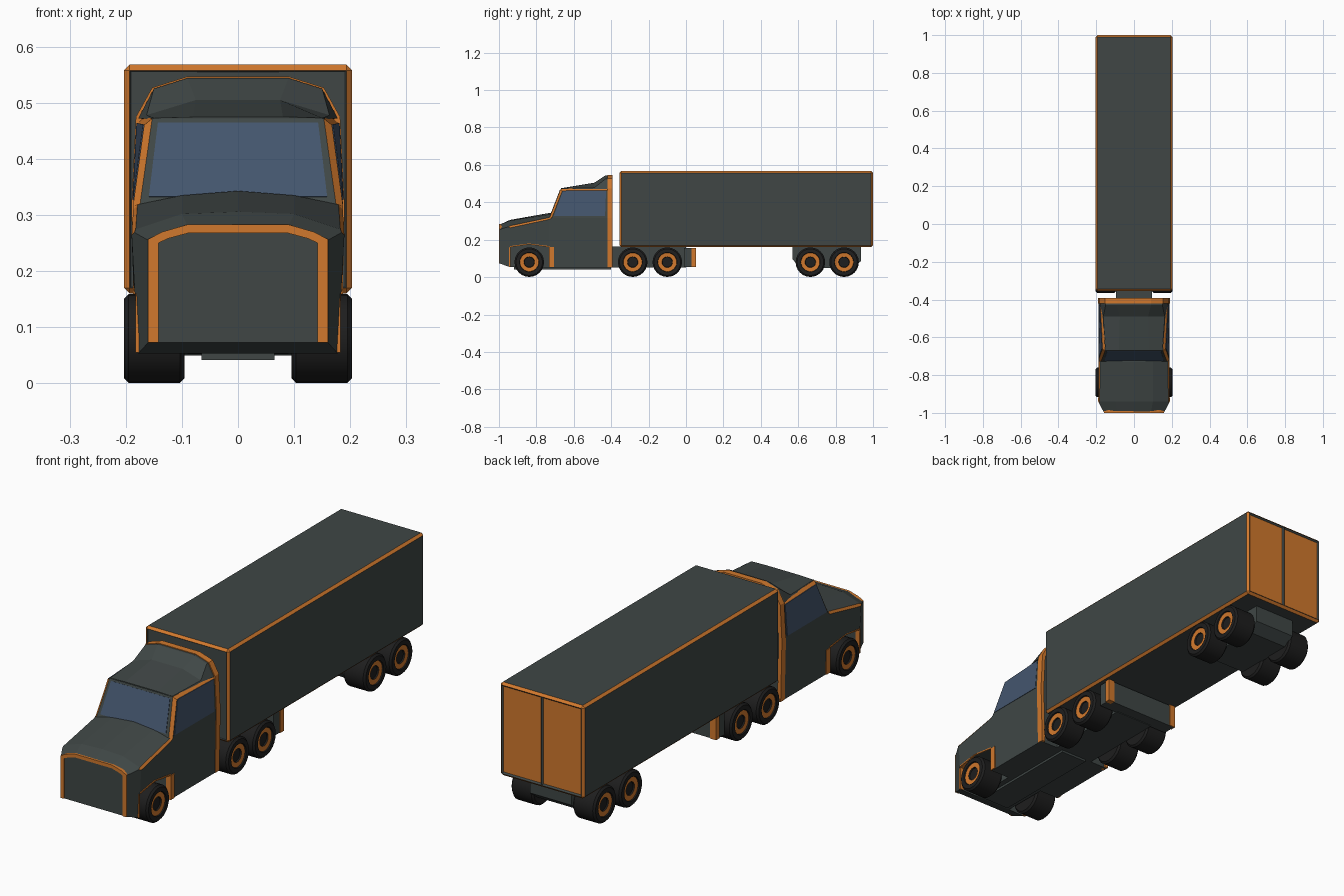
import bpy, bmesh, math
from mathutils import Vector

if "Cube" in bpy.data.objects:
    bpy.data.objects.remove(bpy.data.objects["Cube"])


def material(name, rgb):
    m = bpy.data.materials.new(name)
    m.diffuse_color = (*rgb, 1)
    m.use_nodes = True
    m.node_tree.nodes["Principled BSDF"].inputs["Base Color"].default_value = m.diffuse_color
    return m


BODY = material("slate_paint", (0.05, 0.062, 0.06))
ORANGE = material("orange_trim", (0.64, 0.19, 0.026))
DARK = material("rubber_black", (0.013, 0.013, 0.013))
GLASS = material("blue_glass", (0.058, 0.093, 0.156))


def finish(name, bm, mats, mirror=False):
    bmesh.ops.recalc_face_normals(bm, faces=bm.faces)
    me = bpy.data.meshes.new(name)
    bm.to_mesh(me)
    bm.free()
    for m in mats:
        me.materials.append(m)
    ob = bpy.data.objects.new(name, me)
    bpy.context.collection.objects.link(ob)
    if mirror:
        ob.modifiers.new("mirror", "MIRROR")
    return ob


def skin(bm, rings):
    """Join closed rings of points with quads and cap both ends."""
    vs = [[bm.verts.new(p) for p in r] for r in rings]
    n = len(vs[0])
    for a, b in zip(vs, vs[1:]):
        for i in range(n):
            bm.faces.new((a[i], a[(i + 1) % n], b[(i + 1) % n], b[i]))
    bm.faces.new(vs[0])
    bm.faces.new(vs[-1])
    bmesh.ops.recalc_face_normals(bm, faces=bm.faces)


def trim_edges(bm, width, test):
    edges = [e for e in bm.edges if test(*(v.co for v in e.verts))]
    res = bmesh.ops.bevel(bm, geom=edges, offset=width, segments=1, affect='EDGES')
    for f in res["faces"]:
        f.material_index = 1


def loft(name, sections, test=None, width=0.008):
    """Sections along y, each a right half outline running bottom to top centre."""
    bm = bmesh.new()
    rings = []
    for y, pts in sections:
        full = pts + [(-x, z) for x, z in reversed(pts) if x > 0]
        rings.append([(x, y, z) for x, z in full])
    skin(bm, rings)
    if test:
        trim_edges(bm, width, test)
    return finish(name, bm, [BODY, ORANGE])


def prism(name, pts, axis, lo, hi, mat, mirror=False):
    """Extrude a profile: axis 'x' takes (y, z) points, axis 'y' takes (x, z)."""
    bm = bmesh.new()
    if axis == 'x':
        rings = [[(d, a, b) for a, b in pts] for d in (lo, hi)]
    else:
        rings = [[(a, d, b) for a, b in pts] for d in (lo, hi)]
    skin(bm, rings)
    return finish(name, bm, [mat], mirror)


def box(name, x, y, z, mat, mirror=False):
    return prism(name, [(y[0], z[0]), (y[1], z[0]), (y[1], z[1]), (y[0], z[1])],
                 'x', x[0], x[1], mat, mirror)


def pane(name, corners, u, v, mirror=False):
    """Thin glass laid on a quad; corners run bottom a, bottom b, top b, top a."""
    a, b, c, d = map(Vector, corners)
    n = (b - a).cross(d - a).normalized() * 0.002
    q = [a.lerp(b, s).lerp(d.lerp(c, s), t)
         for s, t in ((u[0], v[0]), (u[1], v[0]), (u[1], v[1]), (u[0], v[1]))]
    bm = bmesh.new()
    skin(bm, [[p - n for p in q], [p + n for p in q]])
    return finish(name, bm, [GLASS], mirror)


def wheel(name, y):
    prof = [(.095, .0), (.095, .071), (.103, .079), (.195, .079), (.203, .071),
            (.203, .052), (.198, .05), (.196, .029), (.19, .027), (.19, .0)]
    bm = bmesh.new()
    n = 24
    rings = [[bm.verts.new((x, y + r * math.cos(2 * math.pi * i / n),
                            .08 + r * math.sin(2 * math.pi * i / n))) for i in range(n)]
             for x, r in prof[1:-1]]
    for k, (a, b) in enumerate(zip(rings, rings[1:])):
        for i in range(n):
            f = bm.faces.new((a[i], a[(i + 1) % n], b[(i + 1) % n], b[i]))
            f.material_index = 1 if k == 5 else 0
    bm.faces.new(rings[0])
    bm.faces.new(rings[-1])
    ob = finish(name, bm, [DARK, ORANGE], True)
    bpy.ops.object.select_all(action='DESELECT')
    ob.select_set(True)
    bpy.context.view_layer.objects.active = ob
    bpy.ops.object.shade_smooth_by_angle(angle=math.radians(30))


# Hood and lower cab, with an orange crease along the hood sides
cab_end = [(0, .052), (.182, .052), (.187, .317), (.10, .335), (0, .343)]
cab = loft("hood_and_lower_cab", [
    (-.996, [(0, .073), (.16, .073), (.16, .255), (.09, .281), (0, .281)]),
    (-.94, [(0, .053), (.178, .053), (.19, .272), (.10, .302), (0, .306)]),
    (-.73, cab_end), (-.40, cab_end)],
    lambda a, b: a.y != b.y and max(a.y, b.y) < -.7 and min(a.y, b.y) > -.95
    and min(a.z, b.z) > .2 and abs(a.x) > .15)

# Front wheel arches cut out of the body
for s in (1, -1):
    cutter = prism("arch_cutter", [(-.94, 0), (-.94, .16), (-.84, .175), (-.73, .16), (-.73, 0)],
                   'x', s * .09, s * .3, DARK)
    cutter.hide_render = True
    mod = cab.modifiers.new("arch", "BOOLEAN")
    mod.object = cutter
    mod.operation = 'DIFFERENCE'
    mod.solver = 'EXACT'
    bpy.context.view_layer.objects.active = cab
    bpy.ops.object.modifier_apply(modifier=mod.name)
    bpy.data.objects.remove(cutter)
box("arch_rear_trim", (.165, .187), (-.732, -.705), (.053, .16), ORANGE, True)
box("arch_front_trim", (.165, .183), (-.946, -.938), (.055, .16), ORANGE, True)
prism("arch_top_trim", [(-.94, .16), (-.84, .175), (-.73, .16), (-.73, .166), (-.84, .18), (-.94, .166)],
      'x', .165, .187, ORANGE, True)

# Grille surround
half = [(.16, .073), (.16, .257), (.135, .27), (.09, .283)]
inner = [(.142, .073), (.142, .25), (.125, .258), (.088, .268)]
prism("grille_surround", half + [(-x, z) for x, z in half[::-1]] + [(-x, z) for x, z in inner]
      + inner[::-1], 'y', -1.0, -.985, ORANGE)

# Upper cab with orange pillars and roof edges
bl, br, tr, tl = (-.187, -.73, .317), (.187, -.73, .317), (.165, -.67, .472), (-.165, -.67, .472)
rear_b, rear_t = (.187, -.40, .317), (.18, -.40, .475)
bm = bmesh.new()
skin(bm, [[bl, br, rear_b, (-.187, -.40, .317)], [tl, tr, rear_t, (-.18, -.40, .475)]])
trim_edges(bm, .012, lambda a, b: max(a.z, b.z) > .4 and a.x * b.x > 0 and min(a.y, b.y) < -.5)
finish("upper_cab", bm, [BODY, ORANGE])
pane("windshield", (bl, br, tr, tl), (.07, .93), (.1, .95))
pane("side_window", (br, rear_b, rear_t, tr), (.06, .9), (.06, .93), True)

# Roof air deflector
crest = [(0, .46), (.178, .472), (.15, .525), (.09, .544), (0, .544)]
loft("roof_deflector", [
    (-.668, [(0, .465), (.155, .468), (.15, .473), (.08, .475), (0, .475)]),
    (-.49, [(0, .46), (.166, .472), (.163, .478), (.075, .505), (0, .505)]),
    (-.43, crest), (-.40, crest)])

# Orange hoop around the back of the cab
out = [(.184, .052), (.19, .317), (.182, .475), (.153, .527), (.09, .547)]
inn = [(.168, .052), (.174, .317), (.166, .472), (.142, .515), (.087, .532)]
prism("cab_hoop", out + [(-x, z) for x, z in out[::-1]] + [(-x, z) for x, z in inn]
      + inn[::-1], 'y', -.42, -.392, ORANGE)

# Tractor chassis and rear end block
box("belly_plate", (-.065, .065), (-.92, -.40), (.042, .06), BODY)
box("chassis", (-.095, .095), (-.41, 0), (.052, .164), BODY)
box("chassis_end", (-.18, .18), (-.01, .05), (.055, .155), BODY)
box("chassis_end_trim", (.155, .184), (.03, .054), (.055, .157), ORANGE, True)

# Trailer body with chamfered orange edges and two inset rear doors
bm = bmesh.new()
skin(bm, [[(x, y, z) for x, z in ((-.203, .16), (.203, .16), (.203, .568), (-.203, .568))]
          for y in (-.355, 1.0)])
trim_edges(bm, .01, lambda a, b: True)
bmesh.ops.bisect_plane(bm, geom=bm.verts[:] + bm.edges[:] + bm.faces[:],
                       plane_co=(0, 0, 0), plane_no=(1, 0, 0))
bm.normal_update()
doors = [f for f in bm.faces if f.normal.y > .99]
bmesh.ops.inset_individual(bm, faces=doors, thickness=.009, depth=-.006)
for f in doors:
    f.material_index = 1
front = [f for f in bm.faces if f.normal.y < -.99]
bmesh.ops.inset_region(bm, faces=front, thickness=.003, depth=-.004)
finish("trailer_box", bm, [BODY, ORANGE])

# Trailer bogie
prism("trailer_bogie", [(.57, .165), (.57, .095), (.61, .05), (.89, .05), (.935, .085), (.935, .165)],
      'x', -.1, .1, BODY)

# Wheels
for i, y in enumerate((-.838, -.285, -.10, .665, .845)):
    wheel(f"wheel_pair_{i + 1}", y)
